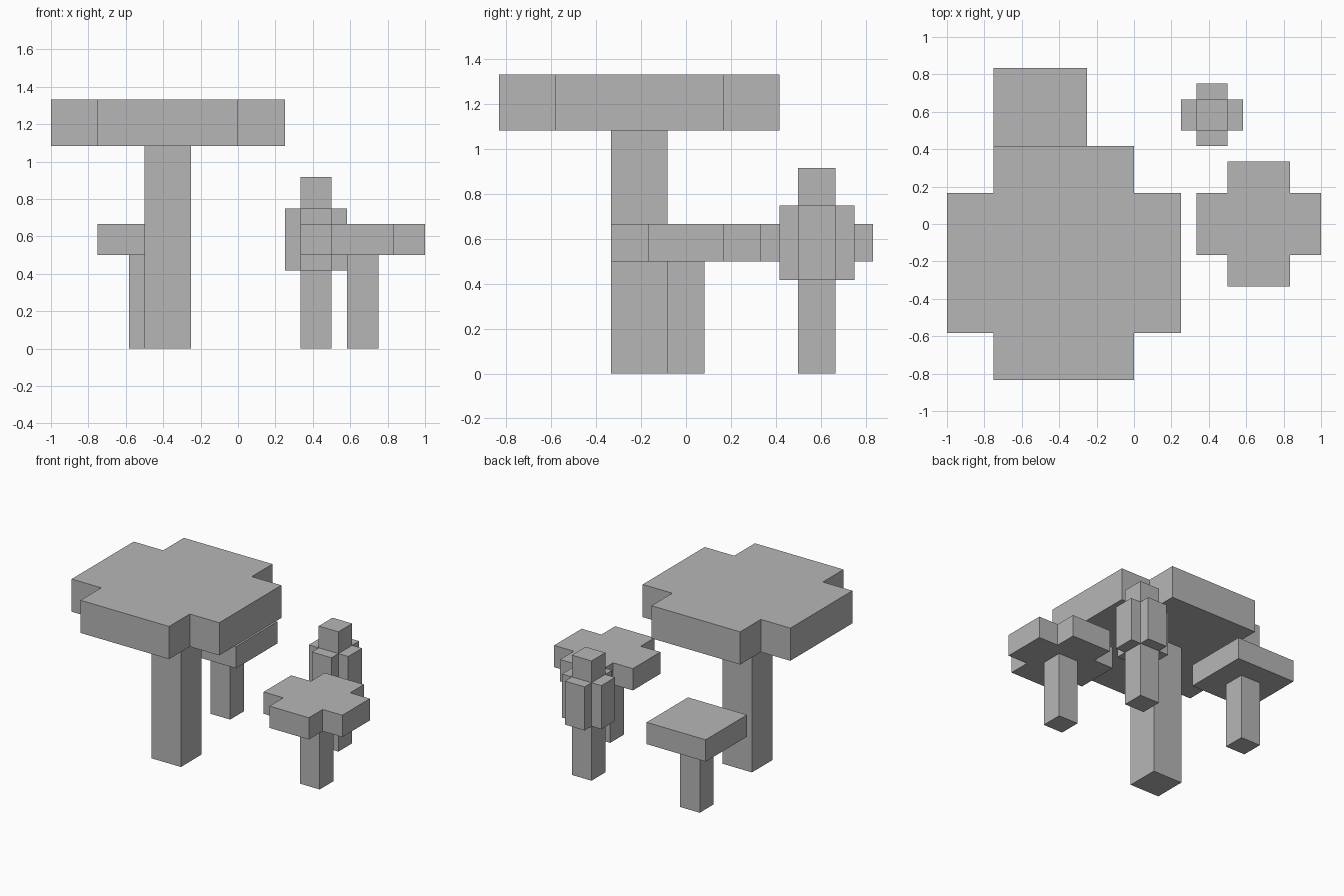
import bpy
import bmesh

cube = bpy.data.objects.get("Cube")
if cube:
    bpy.data.objects.remove(cube, do_unlink=True)

# The whole model sits on a grid of twelfths
U = 1 / 12

grey = bpy.data.materials.new("plain grey")
grey.use_nodes = True
colour = (0.47, 0.47, 0.47, 1)
grey.diffuse_color = colour
grey.node_tree.nodes["Principled BSDF"].inputs["Base Color"].default_value = colour


def prism(name, outline, centre, bottom, top):
    """Extrude a flat outline, given in grid units, from bottom to top."""
    bm = bmesh.new()
    cx, cy = centre
    verts = [bm.verts.new(((cx + x) * U, (cy + y) * U, bottom * U)) for x, y in outline]
    base = bm.faces.new(verts)
    side = bmesh.ops.extrude_face_region(bm, geom=[base])
    raised = [g for g in side["geom"] if isinstance(g, bmesh.types.BMVert)]
    bmesh.ops.translate(bm, verts=raised, vec=(0, 0, (top - bottom) * U))
    bmesh.ops.recalc_face_normals(bm, faces=bm.faces)
    mesh = bpy.data.meshes.new(name)
    bm.to_mesh(mesh)
    bm.free()
    mesh.materials.append(grey)
    obj = bpy.data.objects.new(name, mesh)
    bpy.context.collection.objects.link(obj)


def square(r):
    return [(-r, -r), (r, -r), (r, r), (-r, r)]


def cross(r, a):
    """Plus shape reaching r, with arms of half width a."""
    quarter = [(r, -a), (r, a), (a, a)]
    points = []
    for _ in range(4):
        points += quarter
        quarter = [(-y, x) for x, y in quarter]
    return points


# Tall mushroom
prism("tall_stem", square(1.5), (-4.5, -2.5), 0, 13)
prism("tall_cap", cross(7.5, 4.5), (-4.5, -2.5), 13, 16)

# Medium mushroom with a cross cap
prism("medium_stem", square(1), (8, 0), 0, 6)
prism("medium_cap", cross(4, 2), (8, 0), 6, 8)

# Back mushroom with a square cap
prism("back_stem", square(1), (-6, 7), 0, 6)
prism("back_cap", square(3), (-6, 7), 6, 8)

# Slim mushroom: lower stem, cross-shaped collar and tip
slim = (5, 7)
prism("slim_stem", square(1), slim, 0, 5)
prism("slim_collar", cross(2, 1), slim, 5, 9)
prism("slim_tip", square(1), slim, 9, 11)
